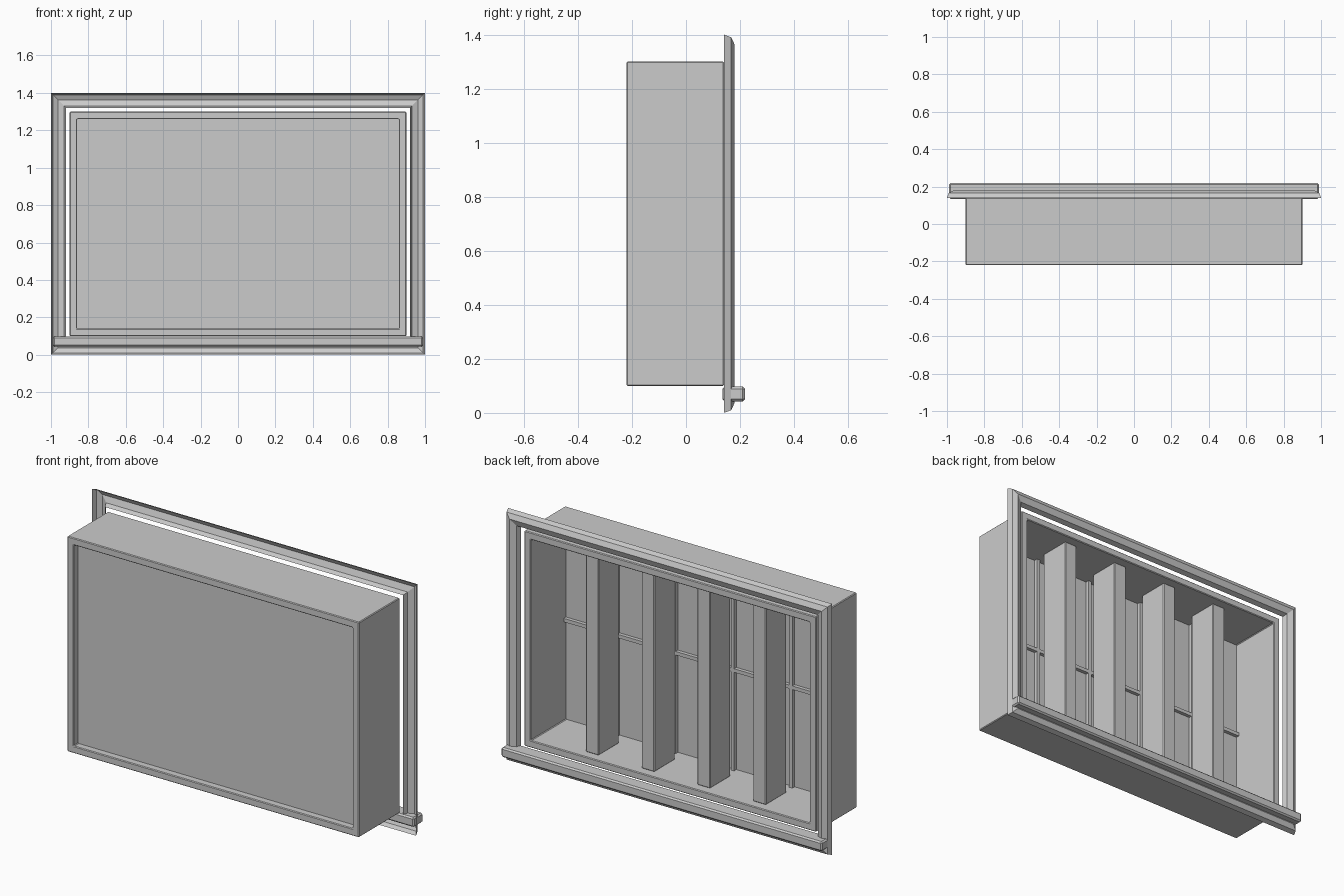
import bpy, bmesh

if "Cube" in bpy.data.objects:
    bpy.data.objects.remove(bpy.data.objects["Cube"])

ZC = 0.7  # height of the window centre


def finish(name, bm, bevel=0):
    me = bpy.data.meshes.new(name)
    bm.to_mesh(me)
    bm.free()
    ob = bpy.data.objects.new(name, me)
    bpy.context.collection.objects.link(ob)
    if bevel:
        mod = ob.modifiers.new("edge_bevel", 'BEVEL')
        mod.width = bevel
        mod.segments = 1
    return ob


def box(name, x, y, z, bevel=0):
    """Box from (min, max) ranges on each axis."""
    bm = bmesh.new()
    bmesh.ops.create_cube(bm, size=1)
    for v in bm.verts:
        for i, (a, b) in enumerate((x, y, z)):
            v.co[i] = (a + b) / 2 + v.co[i] * (b - a)
    return finish(name, bm, bevel)


def ring(name, half_w, half_h, profile, closed, bevel=0):
    """Mitred rectangular frame; profile = (inset from outer edge, y)."""
    bm = bmesh.new()
    loops = [[bm.verts.new((sx * (half_w - d), y, ZC + sz * (half_h - d)))
              for sx, sz in ((-1, -1), (1, -1), (1, 1), (-1, 1))]
             for d, y in profile]
    pairs = list(zip(loops, loops[1:]))
    if closed:
        pairs.append((loops[-1], loops[0]))
    for a, b in pairs:
        for i in range(4):
            j = (i + 1) % 4
            bm.faces.new((a[i], b[i], b[j], a[j]))
    bmesh.ops.recalc_face_normals(bm, faces=bm.faces)
    return finish(name, bm, bevel)


# Deep outer casing, open at the back
ring("casing", 0.9, 0.6,
     [(0, -0.22), (0, 0.14), (0.04, 0.14), (0.04, -0.22)], True, 0.004)

# Hollow moulded trim around the casing
ring("moulded_trim", 1.0, 0.7,
     [(0, 0.14), (0.01, 0.167), (0.037, 0.18), (0.07, 0.167), (0.08, 0.14)], False)

# Sill running through the lower trim
box("sill", (-0.99, 0.99), (0.135, 0.218), (0.043, 0.097), 0.008)

# Pane recessed in the front
box("pane", (-0.86, 0.86), (-0.18, -0.172), (0.14, 1.26))

# Thin glazing bars behind the pane
box("glazing_bar_horizontal", (-0.86, 0.86), (-0.172, -0.152), (ZC - 0.01, ZC + 0.01))
for i in range(4):
    x = (i - 1.5) * 0.36
    box("glazing_bar_vertical", (x - 0.01, x + 0.01), (-0.172, -0.152), (0.14, 1.26))

# Four deep upright slats
for i in range(4):
    x = (i - 1.5) * 0.344
    box("upright_slat", (x - 0.04, x + 0.04), (-0.09, 0.09), (0.14, 1.26), 0.004)
